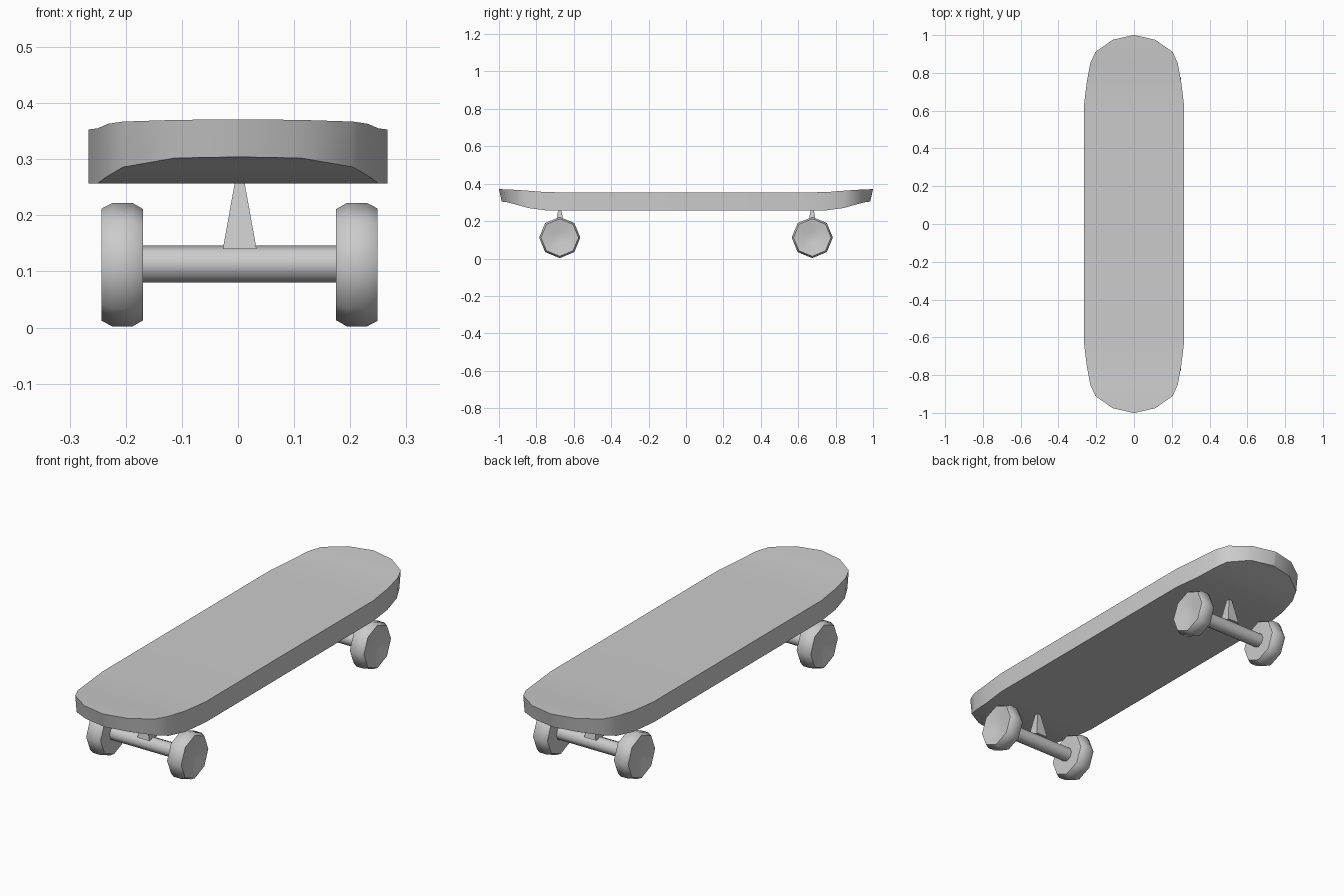
import bpy, bmesh, math

if "Cube" in bpy.data.objects:
    bpy.data.objects.remove(bpy.data.objects["Cube"], do_unlink=True)

GREY = (0.6, 0.6, 0.6, 1)
grey = bpy.data.materials.new("plain grey")
grey.use_nodes = True
grey.diffuse_color = GREY
grey.node_tree.nodes["Principled BSDF"].inputs["Base Color"].default_value = GREY


def finish(bm, name, angle):
    bmesh.ops.remove_doubles(bm, verts=bm.verts, dist=0.0001)
    bmesh.ops.recalc_face_normals(bm, faces=bm.faces)
    mesh = bpy.data.meshes.new(name)
    bm.to_mesh(mesh)
    bm.free()
    mesh.materials.append(grey)
    obj = bpy.data.objects.new(name, mesh)
    bpy.context.collection.objects.link(obj)
    bpy.ops.object.select_all(action="DESELECT")
    obj.select_set(True)
    bpy.context.view_layer.objects.active = obj
    bpy.ops.object.shade_smooth_by_angle(angle=math.radians(angle))
    return obj


def lathe(name, profile, location, side=1, angle=35):
    """Eight-sided solid around the x axis, from (x, radius) points."""
    bm = bmesh.new()
    rings = []
    for x, r in profile:
        rings.append([bm.verts.new((location[0] + side * x,
                                    location[1] + r * math.sin(i * math.pi / 4),
                                    location[2] + r * math.cos(i * math.pi / 4)))
                      for i in range(8)])
    for a, b in zip(rings, rings[1:]):
        for i in range(8):
            j = (i + 1) % 8
            bm.faces.new((a[i], a[j], b[j], b[i]))
    bm.faces.new(rings[0])
    bm.faces.new(rings[-1])
    return finish(bm, name, angle)


# Deck: cross-sections (y, half width, bottom z, top z), mirrored end to end
half = [(0.62, 0.266, 0.257, 0.353), (0.75, 0.25, 0.257, 0.355),
        (0.85, 0.232, 0.270, 0.363), (0.91, 0.205, 0.286, 0.367),
        (0.975, 0.113, 0.302, 0.370), (1.0, 0.004, 0.304, 0.371)]
stations = [(-y, w, b, t) for y, w, b, t in reversed(half)] + half
bm = bmesh.new()
rings = []
for y, w, b, t in stations:
    low = y * (1 - 0.015 * max(0, abs(y) - 0.62) / 0.38)
    rings.append([bm.verts.new(p) for p in
                  ((-w, low, b), (w, low, b), (w, y, t), (-w, y, t))])
for a, b in zip(rings, rings[1:]):
    for i in range(4):
        j = (i + 1) % 4
        bm.faces.new((a[i], a[j], b[j], b[i]))
bm.faces.new(rings[0])
bm.faces.new(rings[-1])
finish(bm, "deck", 40)

# Trucks and wheels at both ends
wheel_profile = [(-0.037, 0.035), (-0.037, 0.099), (-0.018, 0.110),
                 (0.018, 0.110), (0.037, 0.100), (0.035, 0.085), (0.022, 0.035)]
for end, y in (("front", -0.675), ("back", 0.675)):
    lathe(end + "_axle", [(-0.175, 0.033), (0.18, 0.033)], (0.003, y, 0.113), angle=50)

    bm = bmesh.new()
    bmesh.ops.create_cube(bm, size=2)
    for v in bm.verts:
        w, z = (0.008, 0.262) if v.co.z > 0 else (0.030, 0.140)
        v.co = (0.003 + v.co.x * w, y + v.co.y * w, z)
    finish(bm, end + "_truck_post", 30)

    for label, side in (("left", 1), ("right", -1)):
        lathe(f"{end}_{label}_wheel", wheel_profile,
              (0.003 + side * 0.209, y, 0.112), side, 50)
